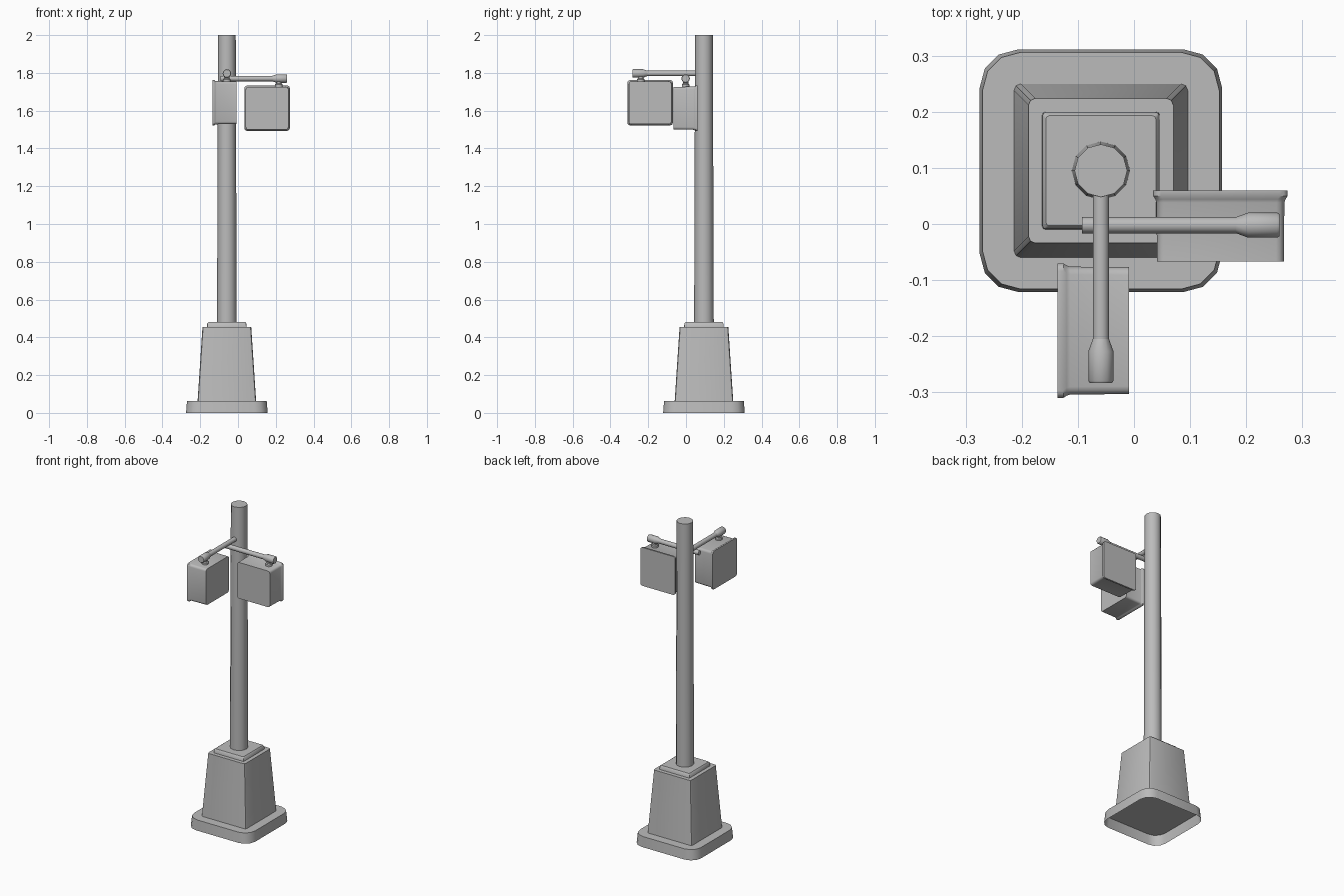
import bpy, bmesh, math
from mathutils import Vector

cube = bpy.data.objects.get("Cube")
if cube:
    bpy.data.objects.remove(cube, do_unlink=True)

grey = bpy.data.materials.new("painted_grey")
grey.use_nodes = True
COLOR = (0.5, 0.5, 0.5, 1)
grey.diffuse_color = COLOR
grey.node_tree.nodes["Principled BSDF"].inputs["Base Color"].default_value = COLOR


def ring(half, radius, segs):
    """Square outline with rounded corners; radius == half gives a circle."""
    points = []
    for corner in range(4):
        start = corner * math.pi / 2
        a = start + math.pi / 4
        inset = (half - radius) * math.sqrt(2)
        for i in range(segs + 1):
            t = start + i * math.pi / 2 / segs
            points.append((inset * math.cos(a) + radius * math.cos(t),
                           inset * math.sin(a) + radius * math.sin(t)))
    return points


def loft(name, origin, axis, sections, corner=None, segs=3, open_start=False):
    """Skin (distance, half width) sections along an axis; round if no corner."""
    turn = Vector(axis).to_track_quat('Z', 'Y')
    bm = bmesh.new()
    rings = []
    for dist, half in sections:
        outline = ring(half, half if corner is None else corner, segs)
        rings.append([bm.verts.new(Vector(origin) + turn @ Vector((u, v, dist)))
                      for u, v in outline])
    n = len(rings[0])
    for low, high in zip(rings, rings[1:]):
        for i in range(n):
            j = (i + 1) % n
            bm.faces.new((low[i], low[j], high[j], high[i]))
    bm.faces.new(rings[-1])
    if not open_start:
        bm.faces.new(rings[0][::-1])
    bmesh.ops.remove_doubles(bm, verts=bm.verts, dist=0.0002)
    mesh = bpy.data.meshes.new(name)
    bm.to_mesh(mesh)
    bm.free()
    mesh.materials.append(grey)
    obj = bpy.data.objects.new(name, mesh)
    bpy.context.collection.objects.link(obj)
    bpy.ops.object.select_all(action='DESELECT')
    obj.select_set(True)
    bpy.context.view_layer.objects.active = obj
    bpy.ops.object.shade_smooth_by_angle(angle=math.radians(35))
    return obj


UP = (0, 0, 1)
PX, PY = -0.059, 0.095
foot = (PX, PY, 0)

# Base: hollow rounded slab, tapered pedestal and cap
loft("base_slab", foot, UP, [(0, 0.216), (0.064, 0.211)], 0.068, 3, True)
loft("pedestal", foot, UP, [(0.062, 0.155), (0.455, 0.129)], 0.012, 2)
loft("pedestal_cap", foot, UP, [(0.45, 0.105), (0.472, 0.104), (0.48, 0.098)], 0.006, 2)

# Pole
loft("pole", foot, UP, [(0.47, 0.052), (2, 0.047)])


def lamp(side, box_center, back, arm_start, out, collar, end):
    # Signal box with a flared rim at the back
    loft(side + "_signal_box", box_center, back,
         [(-0.064, 0.113), (0.041, 0.114), (0.047, 0.116), (0.053, 0.12), (0.063, 0.12)],
         0.014, 3)
    # Arm rod and thicker end sleeve
    loft(side + "_arm", arm_start, out, [(0, 0.0145), (collar + 0.01, 0.0145)])
    loft(side + "_arm_sleeve", arm_start, out,
         [(collar, 0.0145), (collar + 0.022, 0.0225), (end - 0.004, 0.0225), (end, 0.02)])
    # Hanger between the sleeve and the box
    hang = Vector(arm_start) + Vector(out) * (end - 0.043)
    loft(side + "_hanger", hang, (0, 0, -1),
         [(0, 0.015), (0.026, 0.015), (0.031, 0.02), (0.046, 0.02)])


lamp("left", (0.154, -0.003, 1.613), (0, 1, 0),
     (-0.093, -0.002, 1.77), (1, 0, 0), 0.275, 0.352)
lamp("front", (-0.073, -0.19, 1.642), (-1, 0, 0),
     (PX, 0.06, 1.797), (0, -1, 0), 0.265, 0.343)
